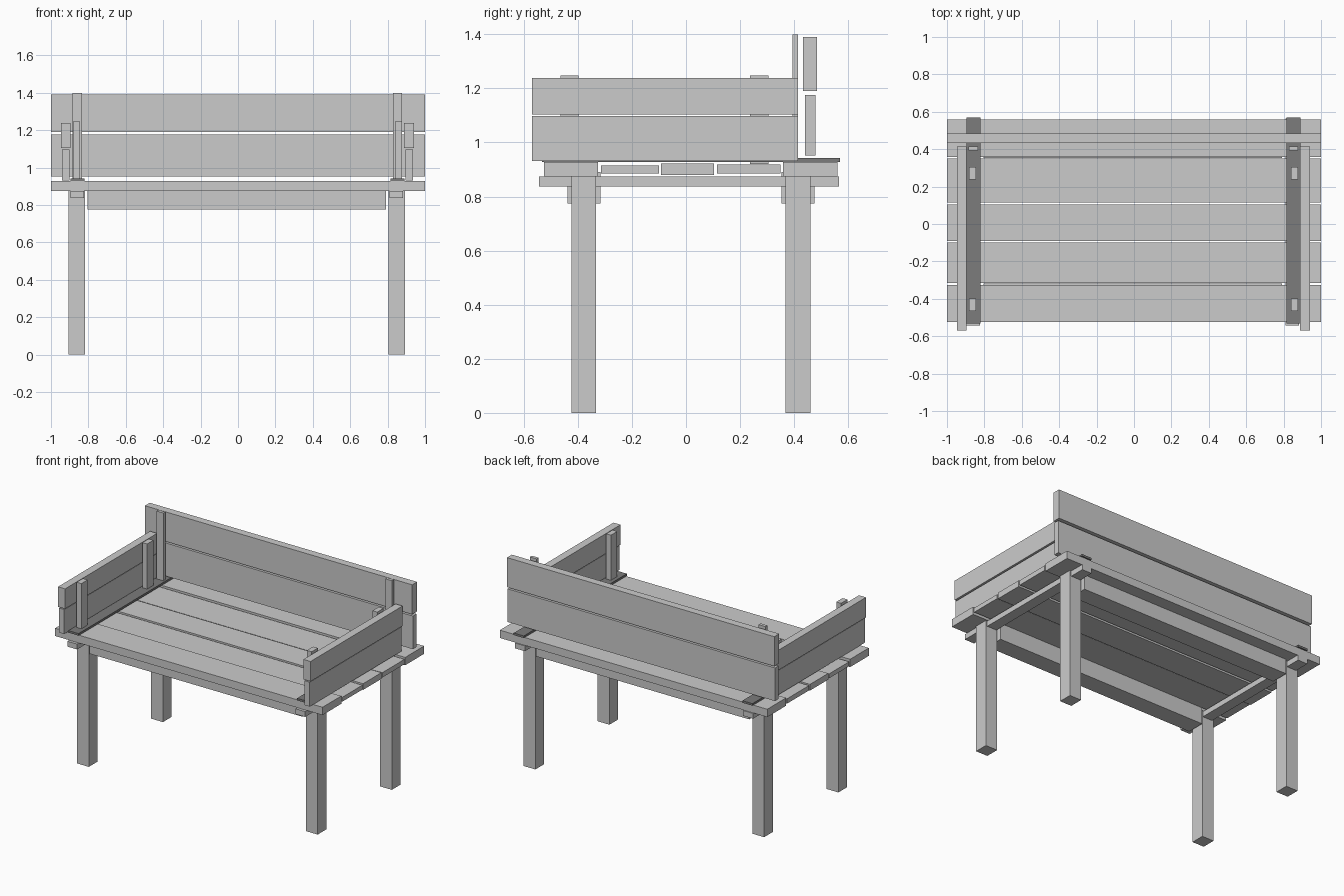
import bpy
import bmesh
from mathutils import Matrix, Vector

default = bpy.data.objects.get("Cube")
if default:
    bpy.data.objects.remove(default, do_unlink=True)


def material(name, value):
    mat = bpy.data.materials.new(name)
    mat.use_nodes = True
    color = (value, value, value, 1)
    mat.diffuse_color = color
    mat.node_tree.nodes["Principled BSDF"].inputs["Base Color"].default_value = color
    return mat


wood = material("light_grey", 0.6)
dark = material("dark_grey", 0.2)


def box(name, xs, ys, zs, mat=wood):
    """Box spanning the given x, y and z ranges."""
    low, high = (Vector(c) for c in zip(xs, ys, zs))
    mesh = bpy.data.meshes.new(name)
    bm = bmesh.new()
    bmesh.ops.create_cube(bm, size=1, matrix=Matrix.Diagonal((high - low).to_4d()))
    bm.to_mesh(mesh)
    bm.free()
    mesh.materials.append(mat)
    obj = bpy.data.objects.new(name, mesh)
    obj.location = (low + high) / 2
    bpy.context.collection.objects.link(obj)
    return obj


def around(center, width):
    return (center - width / 2, center + width / 2)


# Seat planks, front to back, the outer two thicker
planks = [
    ((-0.525, -0.325), (0.875, 0.928)),
    ((-0.315, -0.10), (0.885, 0.915)),
    ((-0.092, 0.104), (0.88, 0.922)),
    ((0.114, 0.35), (0.885, 0.918)),
    ((0.358, 0.56), (0.875, 0.928)),
]
for i, (ys, zs) in enumerate(planks):
    box(f"seat_plank_{i + 1}", (-1, 1), ys, zs)

# Aprons under the seat
for name, y in (("front", -0.378), ("back", 0.414)):
    box(f"{name}_apron", (-0.805, 0.79), around(y, 0.122), (0.775, 0.89))

# Backrest boards
box("backrest_lower_board", (-1, 1), (0.44, 0.478), (0.952, 1.176))
box("backrest_upper_board", (-1, 1), (0.433, 0.485), (1.19, 1.39))

# Parts repeated at both ends
for side, s in (("left", 1), ("right", -1)):
    low = -0.007    # frame offset
    up = -0.003     # upper works offset

    # Legs and cross rail
    for name, y in (("front", -0.378), ("back", 0.414)):
        box(f"{name}_{side}_leg", around(s * 0.856 + low, 0.088),
            around(y, 0.092), (0, 0.876))
    box(f"{side}_cross_rail", around(s * 0.853 + low, 0.073),
        (-0.543, 0.565), (0.838, 0.874))

    # Dark strip lying on the seat
    box(f"{side}_seat_strip", around(s * 0.855 + up, 0.075),
        (-0.532, 0.57), (0.928, 0.942), dark)

    # Armrest boards
    box(f"{side}_arm_lower_board", around(s * 0.918 + up, 0.04),
        (-0.57, 0.414), (0.932, 1.097))
    box(f"{side}_arm_upper_board", around(s * 0.918 + up, 0.053),
        (-0.57, 0.414), (1.104, 1.239))

    # Armrest posts and backrest post
    for name, y in (("front", -0.431), ("back", 0.271)):
        box(f"{side}_arm_{name}_post", around(s * 0.861 + up, 0.036),
            around(y, 0.067), (0.92, 1.247))
    box(f"{side}_backrest_post", around(s * 0.856 + up, 0.05),
        (0.393, 0.414), (0.925, 1.4))
